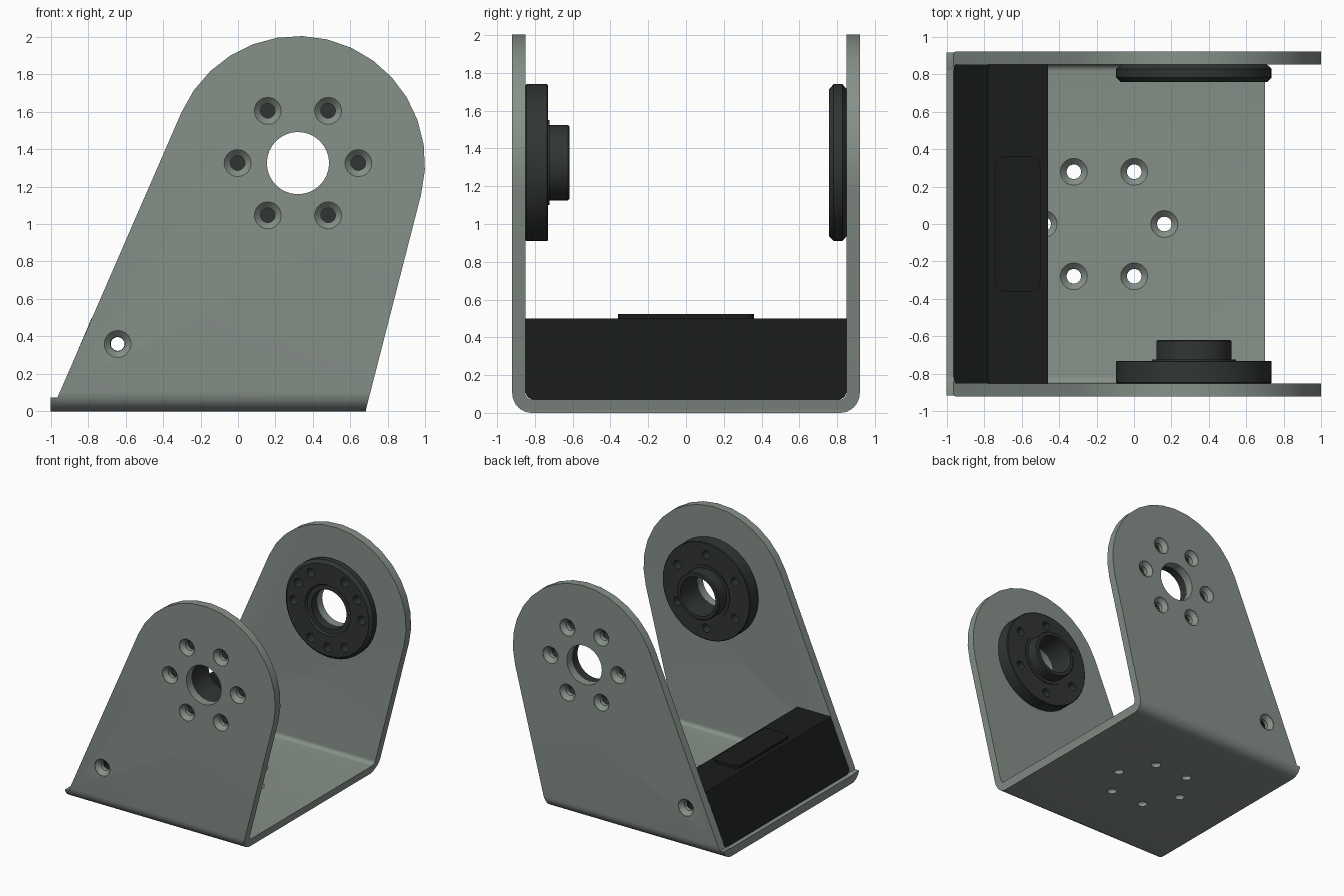
import bpy, bmesh
from math import pi, sin, cos, radians
from mathutils import Matrix, Vector

if "Cube" in bpy.data.objects:
    bpy.data.objects.remove(bpy.data.objects["Cube"])

CX, CZ = 0.32, 1.325          # pivot axis
T, OUT = 0.07, 0.92           # sheet thickness, outer half width
INN = OUT - T


def material(name, c):
    m = bpy.data.materials.new(name)
    m.diffuse_color = (*c, 1)
    m.use_nodes = True
    m.node_tree.nodes["Principled BSDF"].inputs["Base Color"].default_value = m.diffuse_color
    return m


STEEL = material("grey_steel", (0.24, 0.28, 0.25))
HORN = material("dark_metal", (0.03, 0.036, 0.034))
PLASTIC = material("black_plastic", (0.011, 0.012, 0.012))


def finish(bm, name, mat=None):
    bmesh.ops.recalc_face_normals(bm, faces=bm.faces[:])
    me = bpy.data.meshes.new(name)
    bm.to_mesh(me)
    bm.free()
    ob = bpy.data.objects.new(name, me)
    bpy.context.collection.objects.link(ob)
    if mat:
        me.materials.append(mat)
    return ob


def prism(bm, pts, vec):
    """Extrude a closed 3D polygon along vec."""
    f = bm.faces.new([bm.verts.new(p) for p in pts])
    r = bmesh.ops.extrude_face_region(bm, geom=[f])
    bmesh.ops.translate(bm, vec=Vector(vec),
                        verts=[v for v in r["geom"] if isinstance(v, bmesh.types.BMVert)])


def lathe(bm, prof, mat, n=32, closed=False):
    """Revolve (radius, height) points; closed profiles make a ring."""
    rings = [[bm.verts.new(mat @ Vector((r * cos(2 * pi * i / n), r * sin(2 * pi * i / n), h)))
              for i in range(n)] for r, h in prof]
    pairs = list(zip(rings, rings[1:]))
    if closed:
        pairs.append((rings[-1], rings[0]))
    else:
        bm.faces.new(rings[0])
        bm.faces.new(rings[-1])
    for a, b in pairs:
        for i in range(n):
            j = (i + 1) % n
            bm.faces.new((a[i], a[j], b[j], b[i]))


def boolean(ob, bm, op="DIFFERENCE"):
    cutter = finish(bm, "cutter")
    cutter.hide_render = True
    m = ob.modifiers.new("cut", "BOOLEAN")
    m.operation, m.solver, m.object = op, "EXACT", cutter
    dg = bpy.context.evaluated_depsgraph_get()
    me = bpy.data.meshes.new_from_object(ob.evaluated_get(dg))
    ob.modifiers.clear()
    ob.data = me
    bpy.data.objects.remove(cutter)


def smooth(ob):
    bpy.ops.object.select_all(action="DESELECT")
    ob.select_set(True)
    bpy.context.view_layer.objects.active = ob
    bpy.ops.object.shade_smooth_by_angle(angle=radians(30))


def at(x, y, z, turn):
    return Matrix.Translation((x, y, z)) @ Matrix.Rotation(radians(turn), 4, "X")


def circle(r, n=6, start=0):
    return [(r * cos(radians(start) + 2 * pi * i / n), r * sin(radians(start) + 2 * pi * i / n))
            for i in range(n)]


# U-shaped sheet with bent corners
def bend(r):
    c = INN - 0.035
    return [(c + r * sin(a), T + 0.035 - r * cos(a)) for a in [pi / 2 * i / 8 for i in range(9)]]


half_out = bend(T + 0.035) + [(OUT, 2.2)]
half_in = [(INN, 2.2)] + bend(0.035)[::-1]
right = half_out + half_in
left = [(-y, z) for y, z in right[::-1]]
bm = bmesh.new()
prism(bm, [(-1.1, y, z) for y, z in right + left], (2.3, 0, 0))
bracket = finish(bm, "bracket", STEEL)

# Trim to the side outline: slanted edges and round top
a0, a1, R = -14.4, 156.4, 0.678
arc = [(CX + R * cos(radians(a0 + (a1 - a0) * i / 15)),
        CZ + R * sin(radians(a0 + (a1 - a0) * i / 15))) for i in range(16)]
outline = [(-1, -0.1), (0.682, -0.1), (0.684, 0.015)] + arc + [(-0.963, 0.075), (-1, 0.075)]
bm = bmesh.new()
prism(bm, [(x, -1.2, z) for x, z in outline], (0, 2.4, 0))
boolean(bracket, bm, "INTERSECT")

# Pivot openings and countersunk screw holes
SINK = [(0.072, -0.03), (0.072, 0.004), (0.039, 0.037), (0.039, 0.11)]
bm = bmesh.new()
for y, turn in ((-OUT, -90), (OUT, 90)):
    lathe(bm, [(0.166, -0.05), (0.166, 0.12)], at(CX, y, CZ, turn))
    for dx, dz in circle(0.322):
        lathe(bm, SINK, at(CX + dx, y, CZ + dz, turn), 20)
    lathe(bm, SINK, at(-0.642, y, 0.36, turn), 20)
for dx, dy in circle(0.322):
    lathe(bm, SINK, at(-0.16 + dx, dy, T, 180), 20)
boolean(bracket, bm)
smooth(bracket)

# Flanged hub on the front plate
bm = bmesh.new()
lathe(bm, [(0.166, 0), (0.41, 0), (0.415, 0.005), (0.415, 0.115), (0.41, 0.12), (0.225, 0.12),
           (0.225, 0.127), (0.2, 0.127), (0.2, 0.225), (0.192, 0.232), (0.166, 0.232)],
      at(CX, -INN, CZ, -90), 48, True)
hub = finish(bm, "front_hub", HORN)
bm = bmesh.new()
for dx, dz in circle(0.315, 6, 30):
    lathe(bm, [(0.036, 0.03), (0.036, 0.2)], at(CX + dx, -INN, CZ + dz, -90), 16)
boolean(hub, bm)
smooth(hub)

# Chamfered bearing disc on the rear plate
bm = bmesh.new()
lathe(bm, [(0.166, 0), (0.39, 0), (0.415, 0.022), (0.415, 0.068), (0.39, 0.092),
           (0.215, 0.092), (0.205, 0.075), (0.166, 0.075)], at(CX, INN, CZ, 90), 48, True)
disc = finish(bm, "rear_disc", HORN)
bm = bmesh.new()
for dx, dz in circle(0.322) + circle(0.322, 3, 30):
    lathe(bm, [(0.038, -0.05), (0.038, 0.2)], at(CX + dx, INN, CZ + dz, 90), 16)
boolean(disc, bm)
smooth(disc)

# Wedge-shaped cross block with rounded lower corners
bm = bmesh.new()
prism(bm, [(-0.963, -INN, T), (-0.78, -INN, 0.5), (-0.46, -INN, 0.5), (-0.46, -INN, T)],
      (0, 2 * INN, 0))
low = [e for e in bm.edges if all(v.co.z < 0.1 for v in e.verts)
       and abs(e.verts[0].co.y - e.verts[1].co.y) < 0.01]
bmesh.ops.bevel(bm, geom=low, offset=0.045, segments=5, profile=0.5, affect="EDGES")
block = finish(bm, "cross_block", PLASTIC)
bm = bmesh.new()
lathe(bm, [(0.037, -0.1), (0.037, 2)], at(-0.642, -OUT, 0.36, -90), 20)
boolean(block, bm)
smooth(block)

# Raised pad on top of the block
bm = bmesh.new()
pts = []
for k, (sx, sy) in enumerate(((1, 1), (-1, 1), (-1, -1), (1, -1))):
    for i in range(7):
        a = pi / 2 * (k + i / 6)
        pts.append((-0.62 + sx * 0.065 + 0.055 * cos(a), sy * 0.305 + 0.055 * sin(a), 0.49))
prism(bm, pts, (0, 0, 0.033))
pad = finish(bm, "block_pad", PLASTIC)
smooth(pad)
